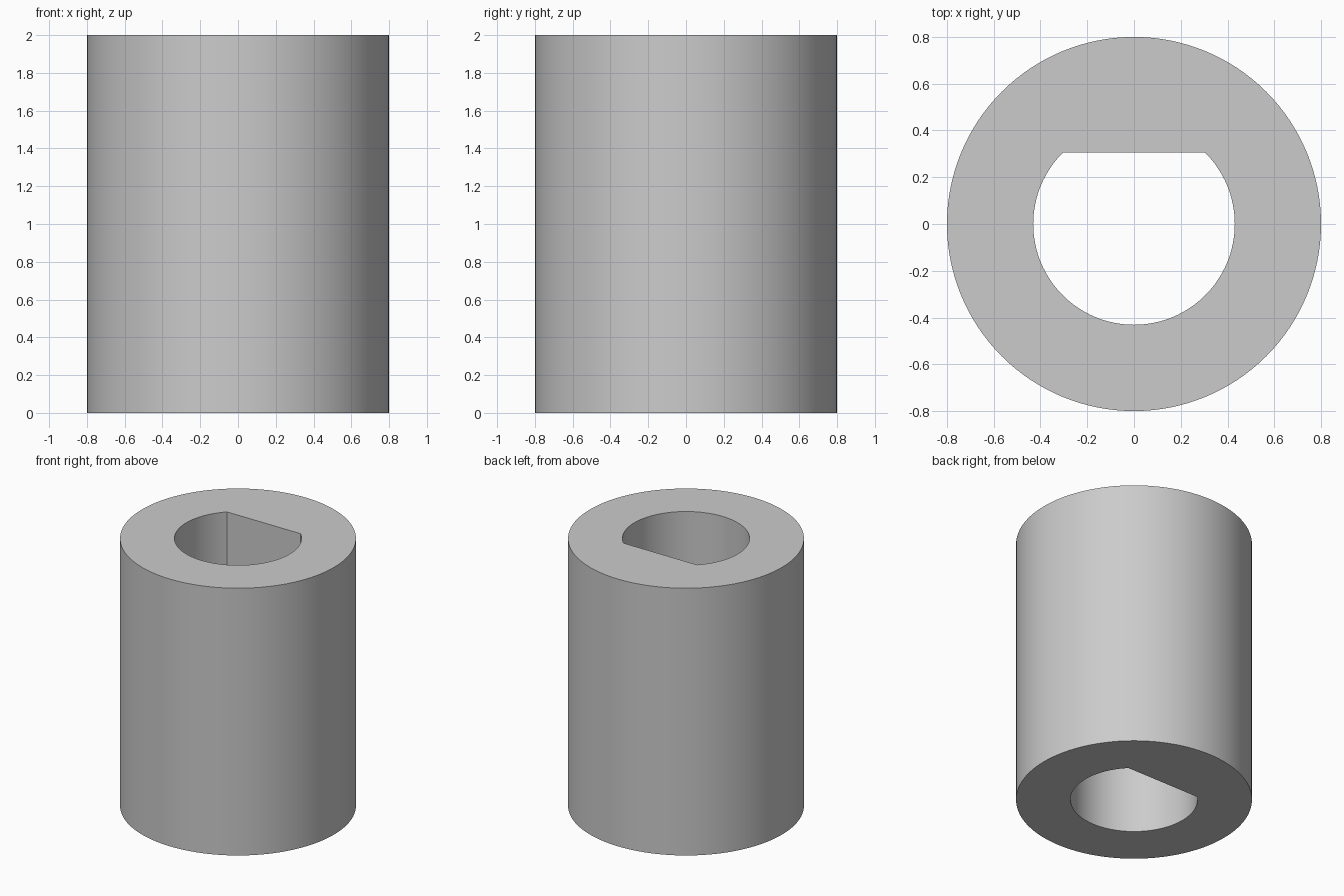
import bpy, bmesh, math

cube = bpy.data.objects.get("Cube")
if cube:
    bpy.data.objects.remove(cube, do_unlink=True)

HEIGHT = 2.0
OUTER_R = 0.8
BORE_R = 0.431
FLAT_Y = 0.305
SEGMENTS = 128

grey = bpy.data.materials.new("light_grey")
grey.use_nodes = True
colour = (0.6, 0.6, 0.6, 1.0)
grey.diffuse_color = colour
grey.node_tree.nodes["Principled BSDF"].inputs["Base Color"].default_value = colour


def arc(radius, start, sweep, count):
    return [(radius * math.cos(start + sweep * i / count),
             radius * math.sin(start + sweep * i / count)) for i in range(count + 1)]


def add_loop(bm, points):
    verts = [bm.verts.new((x, y, 0)) for x, y in points]
    return [bm.edges.new((v, verts[i - 1])) for i, v in enumerate(verts)]


# Ring profile: round outside, D-shaped bore with its flat at the back
bm = bmesh.new()
flat_angle = math.asin(FLAT_Y / BORE_R)
outer = arc(OUTER_R, 0, math.tau, SEGMENTS)[:-1]
bore = arc(BORE_R, math.pi - flat_angle, math.pi + 2 * flat_angle, SEGMENTS * 3 // 4)
edges = add_loop(bm, outer) + add_loop(bm, bore)
bmesh.ops.triangle_fill(bm, edges=edges, use_beauty=True)

# Extrude the profile to full height
result = bmesh.ops.extrude_face_region(bm, geom=bm.faces[:], use_keep_orig=True)
top = [g for g in result["geom"] if isinstance(g, bmesh.types.BMVert)]
bmesh.ops.translate(bm, verts=top, vec=(0, 0, HEIGHT))
bmesh.ops.recalc_face_normals(bm, faces=bm.faces[:])

mesh = bpy.data.meshes.new("shaft_sleeve")
bm.to_mesh(mesh)
bm.free()
mesh.materials.append(grey)
sleeve = bpy.data.objects.new("shaft_sleeve", mesh)
bpy.context.collection.objects.link(sleeve)

# Smooth walls with crisp rims and bore corners
bpy.ops.object.select_all(action="DESELECT")
sleeve.select_set(True)
bpy.context.view_layer.objects.active = sleeve
bpy.ops.object.shade_smooth_by_angle(angle=math.radians(30))
